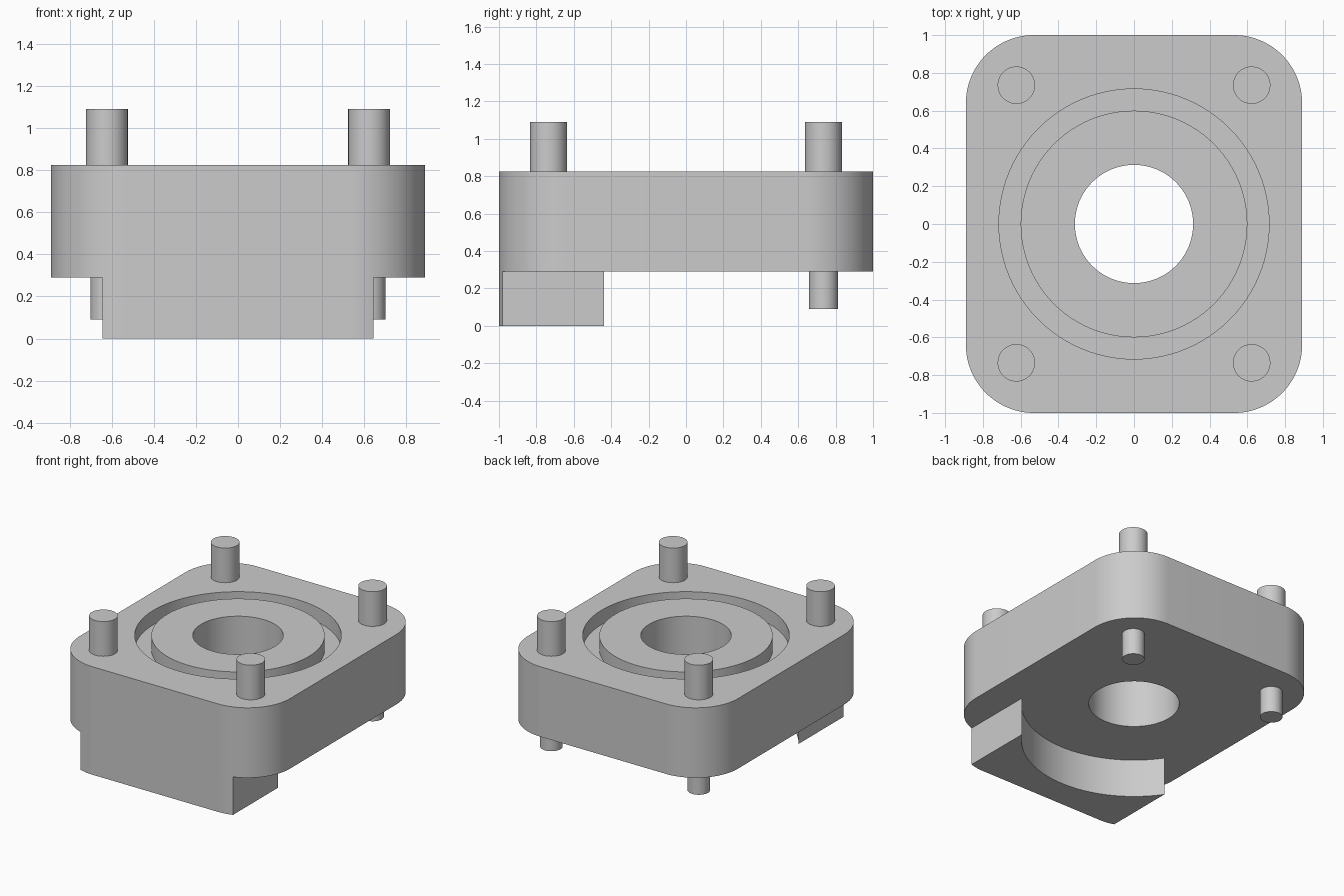
import bpy, bmesh
from math import sin, cos, radians

if "Cube" in bpy.data.objects:
    bpy.data.objects.remove(bpy.data.objects["Cube"], do_unlink=True)

# Main dimensions
HALF_X, HALF_Y, CORNER = 0.89, 1.0, 0.36
BOTTOM, TOP = 0.29, 0.825
CX, CY = HALF_X - CORNER, HALF_Y - CORNER
PIN_X, PIN_Y = 0.623, 0.735

grey = bpy.data.materials.new("plain grey")
grey.use_nodes = True
grey.diffuse_color = (0.6, 0.6, 0.6, 1)
grey.node_tree.nodes["Principled BSDF"].inputs["Base Color"].default_value = (0.6, 0.6, 0.6, 1)


def arc(cx, cy, r, start, end, steps):
    angles = [radians(start + (end - start) * i / steps) for i in range(steps + 1)]
    return [(cx + r * cos(a), cy + r * sin(a)) for a in angles]


def circle(r, cx=0, cy=0, steps=96):
    return arc(cx, cy, r, 0, 360, steps)[:-1]


def prism(name, outline, z0, z1):
    """Extrude a closed outline from z0 to z1."""
    bm = bmesh.new()
    face = bm.faces.new([bm.verts.new((x, y, z0)) for x, y in outline])
    top = bmesh.ops.extrude_face_region(bm, geom=[face])["geom"]
    bmesh.ops.translate(bm, vec=(0, 0, z1 - z0),
                        verts=[v for v in top if isinstance(v, bmesh.types.BMVert)])
    bmesh.ops.recalc_face_normals(bm, faces=bm.faces)
    mesh = bpy.data.meshes.new(name)
    bm.to_mesh(mesh)
    bm.free()
    mesh.materials.append(grey)
    obj = bpy.data.objects.new(name, mesh)
    bpy.context.collection.objects.link(obj)
    return obj


def select_only(obj):
    bpy.ops.object.select_all(action="DESELECT")
    obj.select_set(True)
    bpy.context.view_layer.objects.active = obj


def cut(target, cutter):
    """Subtract the cutter, then remove it."""
    cutter.hide_render = True
    mod = target.modifiers.new("cut", "BOOLEAN")
    mod.operation, mod.solver, mod.object = "DIFFERENCE", "EXACT", cutter
    select_only(target)
    bpy.ops.object.modifier_apply(modifier=mod.name)
    bpy.data.objects.remove(cutter, do_unlink=True)


def smooth(obj):
    select_only(obj)
    bpy.ops.object.shade_smooth_by_angle(angle=radians(30))


# Rounded block with a ring groove and a through bore
outline = []
for sx, sy, start in ((1, 1, 0), (-1, 1, 90), (-1, -1, 180), (1, -1, 270)):
    outline += arc(sx * CX, sy * CY, CORNER, start, start + 90, 24)
block = prism("block", outline, BOTTOM, TOP)

groove = prism("groove_cutter", circle(0.715), TOP - 0.11, TOP + 0.1)
cut(groove, prism("groove_core", circle(0.6), BOTTOM, TOP + 0.2))
cut(block, groove)
cut(block, prism("bore_cutter", circle(0.313), BOTTOM - 0.1, TOP + 0.1))
smooth(block)

# Front foot, scooped out around the bore axis
foot_outline = (arc(CX, -CY, CORNER, -90, -71.4, 6)
                + arc(0, 0, 0.78, -34.3, -145.7, 48)
                + arc(-CX, -CY, CORNER, -108.6, -90, 6))
smooth(prism("front_foot", foot_outline, 0, BOTTOM))

# Four upper pins, and two thinner lower pins at the back
for sx, side in ((1, "left"), (-1, "right")):
    for sy, end in ((-1, "front"), (1, "back")):
        spot = (sx * PIN_X, sy * PIN_Y)
        smooth(prism(f"upper_pin_{end}_{side}", circle(0.099, *spot, 48), TOP, 1.09))
    smooth(prism(f"lower_pin_back_{side}", circle(0.078, *spot, 48), 0.09, BOTTOM))
